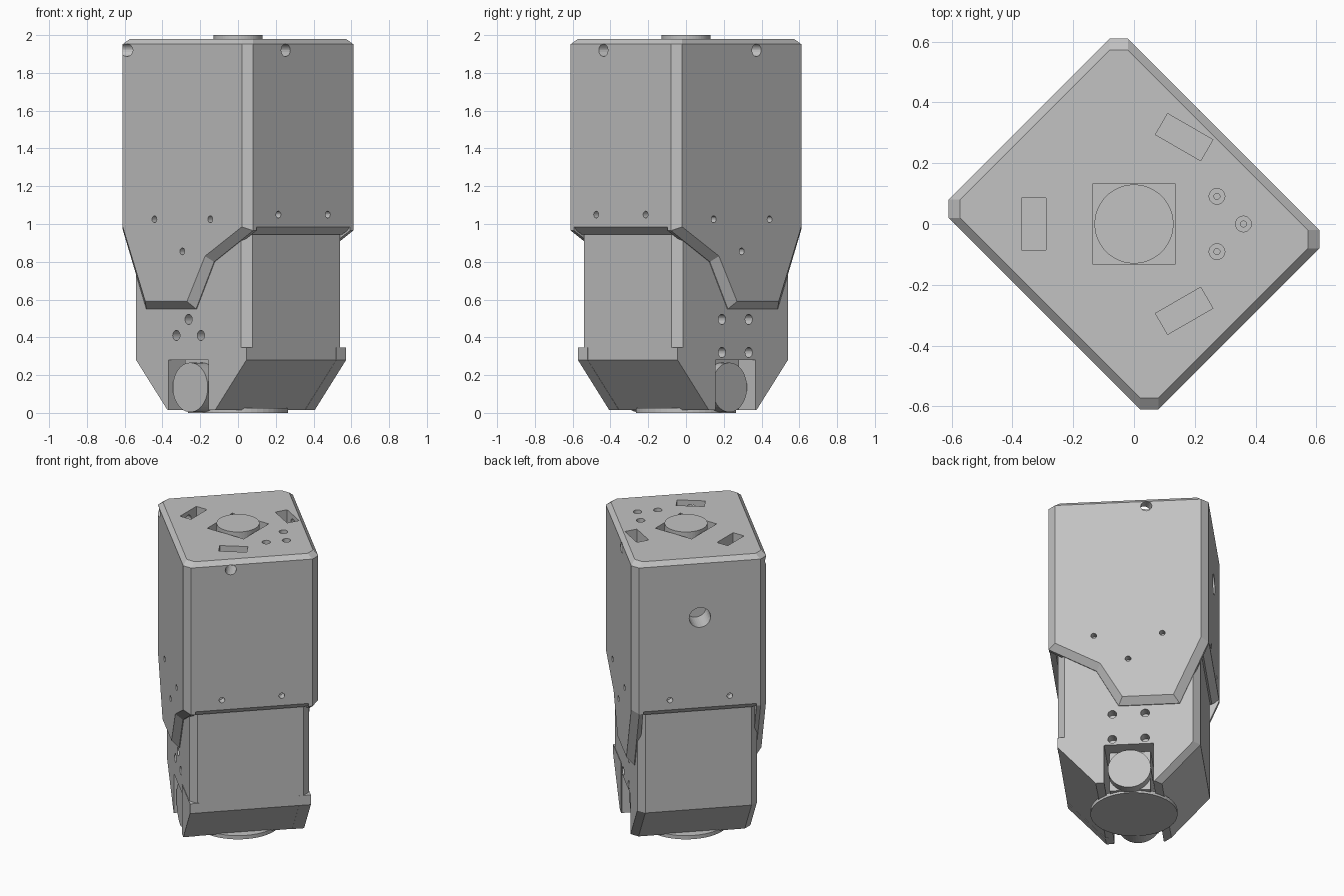
import bpy
import bmesh
from math import radians, pi, cos, sin
from mathutils import Matrix

if "Cube" in bpy.data.objects:
    bpy.data.objects.remove(bpy.data.objects["Cube"])

TURN = radians(45)  # parts are built square-on, then turned

grey = bpy.data.materials.new("light_grey")
grey.use_nodes = True
grey.diffuse_color = (0.54, 0.54, 0.54, 1)
grey.node_tree.nodes["Principled BSDF"].inputs["Base Color"].default_value = (0.54, 0.54, 0.54, 1)


def finish(bm, name):
    bmesh.ops.recalc_face_normals(bm, faces=bm.faces)
    mesh = bpy.data.meshes.new(name)
    bm.to_mesh(mesh)
    bm.free()
    mesh.materials.append(grey)
    ob = bpy.data.objects.new(name, mesh)
    bpy.context.scene.collection.objects.link(ob)
    ob.rotation_euler.z = TURN
    return ob


def loft(name, loops):
    """Skin a closed solid through matching loops of points."""
    bm = bmesh.new()
    rings = [[bm.verts.new(p) for p in loop] for loop in loops]
    n = len(rings[0])
    for a, b in zip(rings, rings[1:]):
        for i in range(n):
            j = (i + 1) % n
            bm.faces.new((a[i], a[j], b[j], b[i]))
    bm.faces.new(rings[0][::-1])
    bm.faces.new(rings[-1])
    return finish(bm, name)


def octagon(z, hx, hy, c=0.042):
    """Rectangle with cut corners."""
    return [(hx, c - hy, z), (hx, hy - c, z), (hx - c, hy, z), (c - hx, hy, z),
            (-hx, hy - c, z), (-hx, c - hy, z), (c - hx, -hy, z), (hx - c, -hy, z)]


def box(name, centre, size, angle=0):
    bm = bmesh.new()
    m = Matrix.Rotation(angle, 4, "Z") @ Matrix.Translation(centre) @ Matrix.Diagonal((*size, 1))
    bmesh.ops.create_cube(bm, size=1, matrix=m)
    return finish(bm, name)


def cylinder(name, centre, r, length, axis="Z", angle=0, sides=32):
    bm = bmesh.new()
    tilt = {"Z": Matrix(), "X": Matrix.Rotation(pi / 2, 4, "Y"), "Y": Matrix.Rotation(pi / 2, 4, "X")}[axis]
    m = Matrix.Rotation(angle, 4, "Z") @ Matrix.Translation(centre) @ tilt
    bmesh.ops.create_cone(bm, cap_ends=True, segments=sides, radius1=r, radius2=r, depth=length, matrix=m)
    return finish(bm, name)


def combine(target, tools, operation):
    """Apply booleans, then drop the tool objects."""
    for tool in tools:
        tool.hide_render = True
        mod = target.modifiers.new("cut", "BOOLEAN")
        mod.operation = operation
        mod.solver = "EXACT"
        mod.object = tool
    bpy.context.view_layer.update()
    graph = bpy.context.evaluated_depsgraph_get()
    mesh = bpy.data.meshes.new_from_object(target.evaluated_get(graph))
    target.modifiers.clear()
    target.data = mesh
    for tool in tools:
        bpy.data.objects.remove(tool)


# Upper housing
shell = loft("upper_housing", [octagon(0.945, 0.375, 0.446), octagon(0.985, 0.417, 0.488),
                               octagon(1.952, 0.417, 0.488), octagon(1.98, 0.39, 0.461)])

# Side skirts that reach down over the lower body
inner = [(0.488, 1.2), (0.488, 0.97), (0.312, 0.55), (-0.061, 0.55),
         (-0.196, 0.8), (-0.488, 0.965), (-0.488, 1.2)]
outer = [(0.446, 1.2), (0.446, 0.985), (0.277, 0.59), (-0.035, 0.59),
         (-0.17, 0.83), (-0.446, 0.985), (-0.446, 1.2)]
skirts = []
for s in (-1, 1):
    layers = [(0.35, inner), (0.375, inner), (0.417, outer)]
    skirts.append(loft("skirt", [[(s * x, y, z) for y, z in ring] for x, ring in layers]))
combine(shell, skirts, "UNION")

# Housing openings: top socket, three pockets with their side bores, screw holes
cuts = [box("socket", (0, 0, 1.95), (0.27, 0.265, 0.2), -TURN),
        cylinder("round_port", (0, 0.488, 1.59), 0.066, 0.3, "Y")]
for a in (60, 180, 300):
    turn = radians(a) - TURN
    cuts.append(box("pocket", (0.33, 0, 1.95), (0.08, 0.172, 0.24), turn))
    cuts.append(cylinder("bore", (0.5, 0, 1.92), 0.033, 0.4, "X", turn, 20))
for x, y in ((0.273, 0.091), (0.273, -0.091), (0.36, 0)):
    cuts.append(cylinder("recess", (x, y, 1.98), 0.026, 0.06, "Z", -TURN, 20))
    cuts.append(cylinder("pin_hole", (x, y, 1.95), 0.01, 0.14, "Z", -TURN, 12))
for s in (-1, 1):
    for x in (-0.185, 0.185):
        cuts.append(cylinder("screw", (x, s * 0.488, 1.05), 0.018, 0.1, "Y", 0, 16))
    for y, z in ((-0.209, 1.025), (0.209, 1.025), (0, 0.855)):
        cuts.append(cylinder("screw", (s * 0.417, y, z), 0.018, 0.1, "X", 0, 16))
combine(shell, cuts, "DIFFERENCE")

# Round boss on top
cylinder("top_boss", (0, 0, 1.92), 0.13, 0.16, sides=48)

# Lower body with tapered foot, wheel slot and screw holes
body = loft("lower_body", [octagon(0.015, 0.37, 0.2), octagon(0.28, 0.37, 0.435),
                           octagon(1.2, 0.37, 0.435)])
cuts = [box("slot", (0, 0, 0.13), (1, 0.3, 0.3))]
holes = [(-1, 0, 0.495), (-1, 0.092, 0.41), (-1, -0.092, 0.41)]
holes += [(1, y, z) for y in (-0.1, 0.1) for z in (0.32, 0.495)]
for s, y, z in holes:
    cuts.append(cylinder("screw", (s * 0.37, y, z), 0.027, 0.12, "X", 0, 20))
combine(body, cuts, "DIFFERENCE")

# Square-cornered cheek panels beside the slot
cheek = [(-0.436, 0.345), (-0.436, 0.28), (-0.201, 0.014), (-0.155, 0.014), (-0.155, 0.345)]
for s, side in ((-1, "right"), (1, "left")):
    loft("cheek_panel_" + side, [[(s * x, y, z) for y, z in cheek] for x in (0.3, 0.373)])

# Motor in the slot and round base underneath
box("motor_block", (0, 0, 0.15), (0.54, 0.25, 0.27))
cylinder("motor_barrel", (-0.016, 0, 0.135), 0.131, 0.683, "X", sides=48)
cylinder("base_disc", (0, 0, 0.0125), 0.265, 0.025, sides=48)
